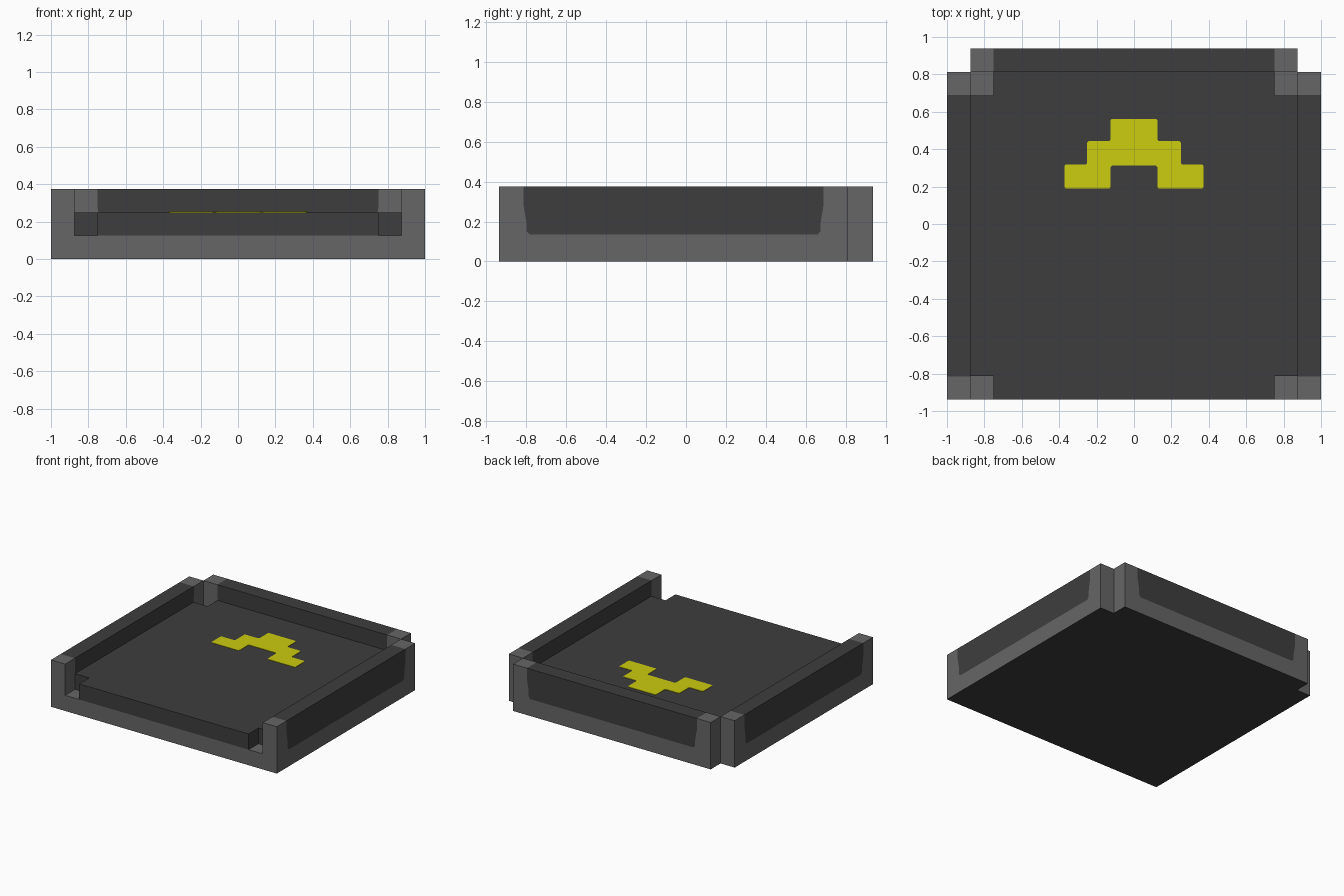
import bpy, bmesh, math
from mathutils import Matrix, Vector

cube = bpy.data.objects.get("Cube")
if cube:
    bpy.data.objects.remove(cube, do_unlink=True)


def material(name, rgb):
    m = bpy.data.materials.new(name)
    m.use_nodes = True
    col = (*rgb, 1.0)
    m.diffuse_color = col
    bsdf = m.node_tree.nodes["Principled BSDF"]
    bsdf.inputs["Base Color"].default_value = col
    bsdf.inputs["Roughness"].default_value = 0.9
    return m


DARK, LIGHT, YELLOW = 0, 1, 2
MATERIALS = [
    material("dark grey", (0.048, 0.048, 0.048)),
    material("light grey", (0.133, 0.133, 0.133)),
    material("yellow", (0.604, 0.604, 0.005)),
]


def prism(name, points, regions, depth, matrix=Matrix(), dark_underside=False):
    """Extrude flat regions [(point indices, colour)] by depth as one solid."""
    bm = bmesh.new()
    low = [bm.verts.new((x, y, 0)) for x, y in points]
    high = [bm.verts.new((x, y, depth)) for x, y in points]
    edges = {}
    for ids, colour in regions:
        bm.faces.new([low[i] for i in reversed(ids)]).material_index = colour
        bm.faces.new([high[i] for i in ids]).material_index = colour
        for a, b in zip(ids, ids[1:] + ids[:1]):
            edges[(a, b)] = colour
    # side walls only on the outer outline
    for (a, b), colour in edges.items():
        if (b, a) not in edges:
            f = bm.faces.new((low[a], low[b], high[b], high[a]))
            f.material_index = colour
    bm.transform(matrix)
    bmesh.ops.recalc_face_normals(bm, faces=bm.faces[:])
    bm.normal_update()
    if dark_underside:
        for f in bm.faces:
            if f.normal.z < -0.5:
                f.material_index = DARK
    mesh = bpy.data.meshes.new(name)
    bm.to_mesh(mesh)
    bm.free()
    for m in MATERIALS:
        mesh.materials.append(m)
    obj = bpy.data.objects.new(name, mesh)
    bpy.context.collection.objects.link(obj)
    return obj


def plate(name, points, z, depth, colour, **kw):
    return prism(name, points, [(list(range(len(points))), colour)], depth,
                 Matrix.Translation((0, 0, z)), **kw)


# Base slab and raised floor with a notch in each corner
FRONT, BACK, SIDE, N = -0.9375, 0.8125, 0.875, 0.125
plate("base", [(-SIDE, FRONT), (SIDE, FRONT), (SIDE, BACK), (-SIDE, BACK)],
      0, 0.125, LIGHT, dark_underside=True)
plate("floor", [
    (-SIDE + N, FRONT), (SIDE - N, FRONT), (SIDE - N, FRONT + N), (SIDE, FRONT + N),
    (SIDE, BACK - N), (SIDE - N, BACK - N), (SIDE - N, BACK), (-SIDE + N, BACK),
    (-SIDE + N, BACK - N), (-SIDE, BACK - N), (-SIDE, FRONT + N), (-SIDE + N, FRONT + N),
], 0.125, 0.125, DARK)

# Three equal walls: a light frame around a dark tapered panel
half_panel = [(0.7525, 0.375), (0.7525, 0.285), (0.738, 0.2), (0.736, 0.15), (0.722, 0.135)]
panel = [(-x, z) for x, z in half_panel] + half_panel[::-1]
wall_points = panel + [(0.875, 0.375), (0.875, 0), (-0.875, 0), (-0.875, 0.375)]
n = len(panel)
wall_regions = [
    (list(range(n)), DARK),
    ([0, n + 3, n + 2, n + 1, n] + list(range(n - 1, 0, -1)), LIGHT),
]
upright = Matrix.Rotation(math.pi / 2, 4, 'X')
for name, place, turn in (
    ("back_wall", (0, 0.9375, 0), 0),
    ("left_wall", (1, -0.0625, 0), -90),
    ("right_wall", (-1, -0.0625, 0), 90),
):
    matrix = Matrix.Translation(place) @ Matrix.Rotation(math.radians(turn), 4, 'Z') @ upright
    prism(name, wall_points, wall_regions, 0.125, matrix, dark_underside=True)

# Stepped chevron marking with slightly clipped corners
half = [(0.125, 0.5625), (0.125, 0.4425), (0.25, 0.4425), (0.25, 0.3175),
        (0.3725, 0.3175), (0.3725, 0.19), (0.125, 0.19), (0.125, 0.3125)]
outline = [Vector(p) for p in half] + [Vector((-x, y)) for x, y in half[::-1]]
clipped = []
for i, p in enumerate(outline):
    for q in (outline[i - 1], outline[(i + 1) % len(outline)]):
        clipped.append(tuple(p + (q - p).normalized() * 0.008))
plate("chevron_marking", clipped, 0.25, 0.003, YELLOW)
